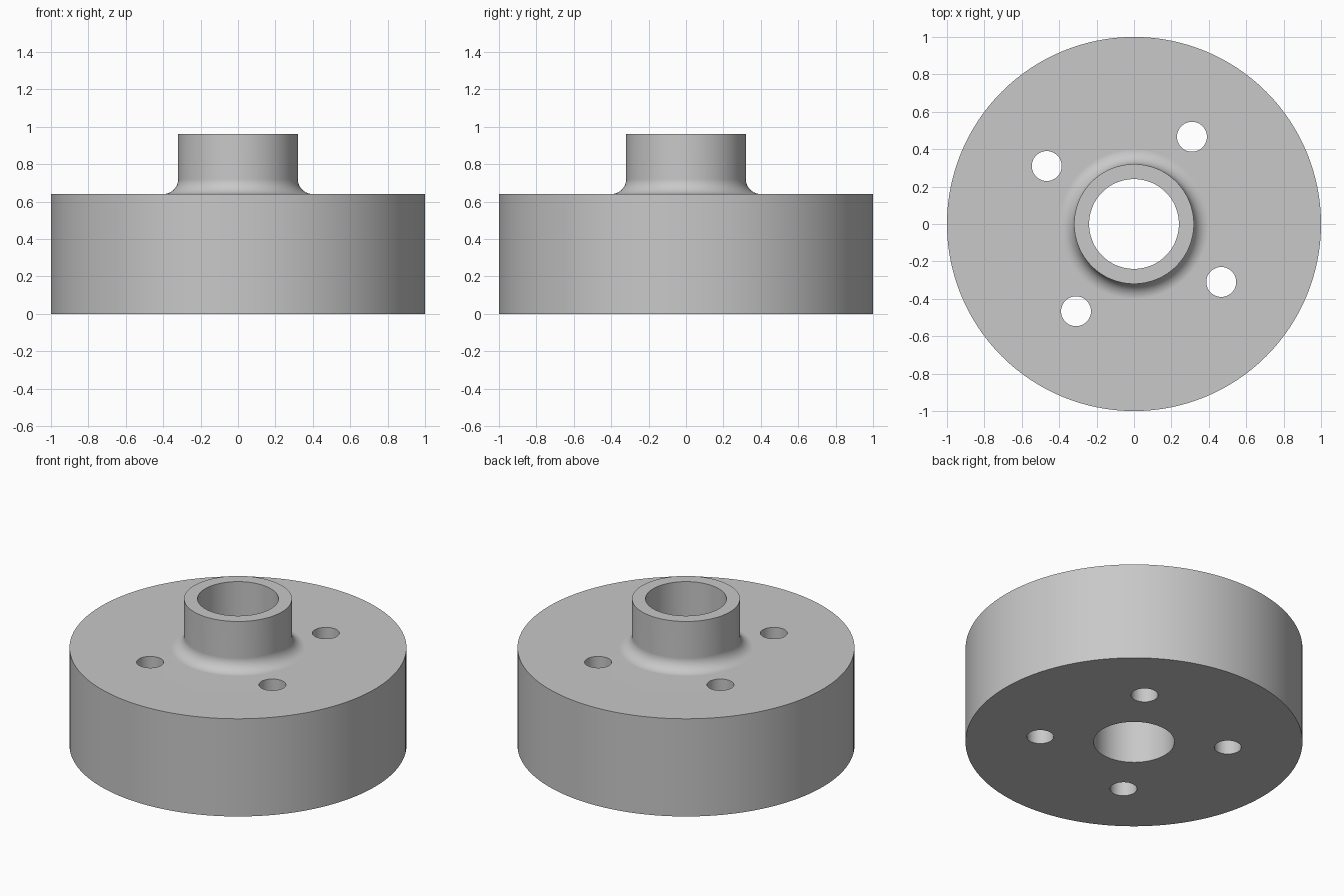
import bpy
import bmesh
from math import sin, cos, pi, radians
from mathutils import Matrix, Vector

default = bpy.data.objects.get("Cube")
if default:
    bpy.data.objects.remove(default, do_unlink=True)

OUTER, HUB, BORE = 1.0, 0.32, 0.24
BASE_H, TOTAL_H, FILLET = 0.64, 0.96, 0.08
BOLT_CIRCLE, BOLT_RADIUS, BOLT_ANGLE = 0.56, 0.08, radians(56.4)
SEGMENTS, FILLET_STEPS = 128, 10

# Plain grey metal
metal = bpy.data.materials.new("grey metal")
metal.use_nodes = True
grey = (0.58, 0.58, 0.58, 1)
metal.diffuse_color = grey
metal.node_tree.nodes["Principled BSDF"].inputs["Base Color"].default_value = grey


def add_object(name, bm):
    mesh = bpy.data.meshes.new(name)
    bmesh.ops.recalc_face_normals(bm, faces=bm.faces)
    bm.to_mesh(mesh)
    bm.free()
    mesh.materials.append(metal)
    obj = bpy.data.objects.new(name, mesh)
    bpy.context.collection.objects.link(obj)
    return obj


# Flanged hub: closed profile with a concave fillet, turned around z
profile = [(BORE, 0), (OUTER, 0), (OUTER, BASE_H)]
for i in range(FILLET_STEPS + 1):
    a = pi / 2 * i / FILLET_STEPS
    profile.append((HUB + FILLET - FILLET * sin(a), BASE_H + FILLET - FILLET * cos(a)))
profile += [(HUB, TOTAL_H), (BORE, TOTAL_H)]

bm = bmesh.new()
verts = [bm.verts.new((r, 0, z)) for r, z in profile]
edges = [bm.edges.new((v, verts[i - 1])) for i, v in enumerate(verts)]
bmesh.ops.spin(bm, geom=verts + edges, cent=(0, 0, 0), axis=(0, 0, 1),
               angle=2 * pi, steps=SEGMENTS, use_merge=True)
bmesh.ops.remove_doubles(bm, verts=bm.verts, dist=0.0001)
hub = add_object("flanged_hub", bm)

# Four bolt holes through the flange
bm = bmesh.new()
for i in range(4):
    a = BOLT_ANGLE + i * pi / 2
    centre = Vector((BOLT_CIRCLE * cos(a), BOLT_CIRCLE * sin(a), BASE_H / 2))
    bmesh.ops.create_cone(bm, cap_ends=True, segments=48, radius1=BOLT_RADIUS,
                          radius2=BOLT_RADIUS, depth=BASE_H + 0.2,
                          matrix=Matrix.Translation(centre))
drill = add_object("bolt_hole_cutter", bm)
drill.hide_render = True

bpy.ops.object.select_all(action="DESELECT")
hub.select_set(True)
bpy.context.view_layer.objects.active = hub
cut = hub.modifiers.new("bolt_holes", "BOOLEAN")
cut.operation = "DIFFERENCE"
cut.solver = "EXACT"
cut.object = drill
bpy.ops.object.modifier_apply(modifier=cut.name)
bpy.data.objects.remove(drill, do_unlink=True)

# Smooth round walls, crisp rims, flat faces
bpy.ops.object.shade_smooth_by_angle(angle=radians(30))
weighted = hub.modifiers.new("flat_face_normals", "WEIGHTED_NORMAL")
weighted.keep_sharp = True
